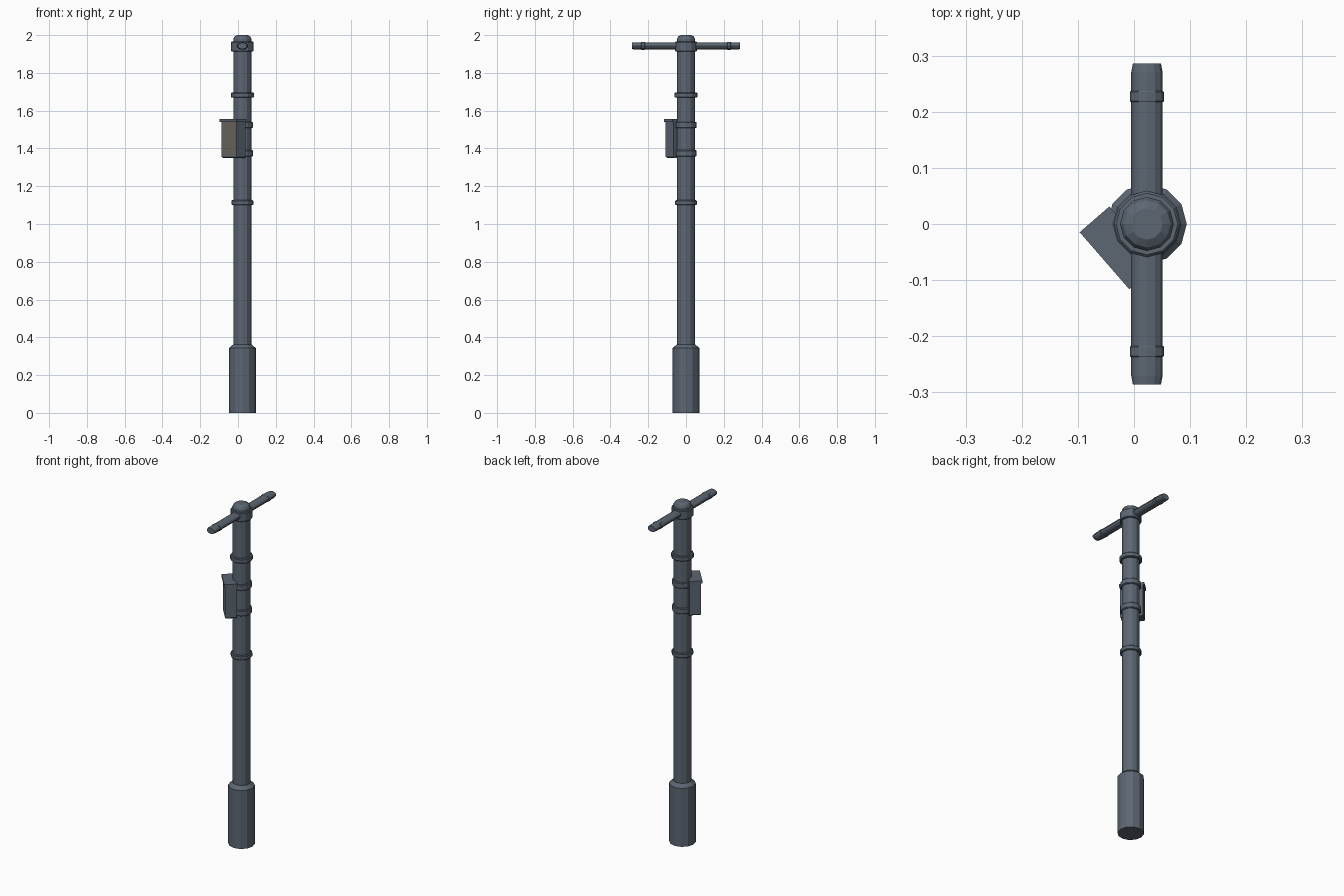
import bpy, bmesh, math
from mathutils import Matrix, Vector

if "Cube" in bpy.data.objects:
    bpy.data.objects.remove(bpy.data.objects["Cube"])

PX = 0.023  # pole axis in x


def material(name, rgb):
    m = bpy.data.materials.new(name)
    m.diffuse_color = (*rgb, 1)
    m.use_nodes = True
    m.node_tree.nodes["Principled BSDF"].inputs["Base Color"].default_value = m.diffuse_color
    return m


steel = material("blue_grey_steel", (0.107, 0.133, 0.168))
panel = material("warm_grey_panel", (0.165, 0.152, 0.138))


def finish(name, bm, mats):
    bmesh.ops.recalc_face_normals(bm, faces=bm.faces)
    me = bpy.data.meshes.new(name)
    bm.to_mesh(me)
    bm.free()
    for m in mats:
        me.materials.append(m)
    ob = bpy.data.objects.new(name, me)
    bpy.context.collection.objects.link(ob)
    return ob


def lathe(name, profile, matrix, sides=12):
    """Closed solid of revolution about z from (radius, height) pairs."""
    bm = bmesh.new()
    rings = []
    for r, z in profile:
        rings.append([bm.verts.new((r * math.cos(2 * math.pi * i / sides),
                                    r * math.sin(2 * math.pi * i / sides), z))
                      for i in range(sides)])
    for a, b in zip(rings, rings[1:]):
        for i in range(sides):
            j = (i + 1) % sides
            bm.faces.new((a[i], a[j], b[j], b[i]))
    bm.faces.new(rings[0][::-1])
    bm.faces.new(rings[-1])
    bm.transform(matrix)
    return finish(name, bm, [steel])


def band(name, r, lo, hi, matrix, c=0.004):
    return lathe(name, [(r - c, lo), (r, lo + c), (r, hi - c), (r - c, hi)], matrix)


upright = Matrix.Translation((PX, 0, 0))

# Thick base, shaft and domed top
lathe("base_sleeve", [(0.071, 0), (0.071, 0.343), (0.049, 0.362)], upright)
lathe("shaft", [(0.048, 0.34), (0.048, 1.98), (0.042, 1.992), (0.028, 2.0)], upright)

# Bands around the shaft
for name, r, lo, hi in (("lower_band", 0.058, 1.10, 1.126),
                        ("box_lower_clamp", 0.056, 1.357, 1.391),
                        ("box_upper_clamp", 0.056, 1.507, 1.541),
                        ("upper_band", 0.061, 1.669, 1.696),
                        ("top_collar", 0.059, 1.913, 1.966)):
    band(name, r, lo, hi, upright)

# Flattened crossbar along y, with end bands
across = (Matrix.Translation((PX, 0, 1.943)) @ Matrix.Diagonal((1, 1, 0.68, 1))
          @ Matrix.Rotation(-math.pi / 2, 4, 'X'))
lathe("crossbar", [(0.025, -0.286), (0.028, -0.27), (0.028, 0.27), (0.025, 0.286)], across)
for side, s in (("front", -1), ("back", 1)):
    band(side + "_bar_band", 0.0305, s * 0.227 - 0.01, s * 0.227 + 0.01, across, 0.002)

# Control box turned toward the front left; local +x is its outward face
turn = upright @ Matrix.Rotation(math.radians(221), 4, 'Z')


def block(x0, x1, w, z0, z1):
    bm = bmesh.new()
    bmesh.ops.create_cube(bm, size=1)
    bm.transform(Matrix.Translation(((x0 + x1) / 2, 0, (z0 + z1) / 2))
                 @ Matrix.Diagonal((x1 - x0, w, z1 - z0, 1)))
    return bm


bm = block(0.03, 0.094, 0.122, 1.35, 1.543)
corners = [e for e in bm.edges
           if all(v.co.x > 0.09 and v.co.z < 1.36 for v in e.verts)
           or (abs(e.verts[0].co.y - e.verts[1].co.y) < 1e-5
               and all(v.co.z < 1.36 for v in e.verts))]
bmesh.ops.bevel(bm, geom=corners, offset=0.006, segments=1, affect='EDGES')
bm.normal_update()
front = max(bm.faces, key=lambda f: f.normal.x * f.calc_area())
bmesh.ops.inset_region(bm, faces=[front], thickness=0.006, depth=-0.002)
front.material_index = 1
bm.transform(turn)
finish("control_box", bm, [steel, panel])

bm = block(0.03, 0.1, 0.135, 1.54, 1.555)
bm.transform(turn)
finish("box_lid", bm, [steel])
